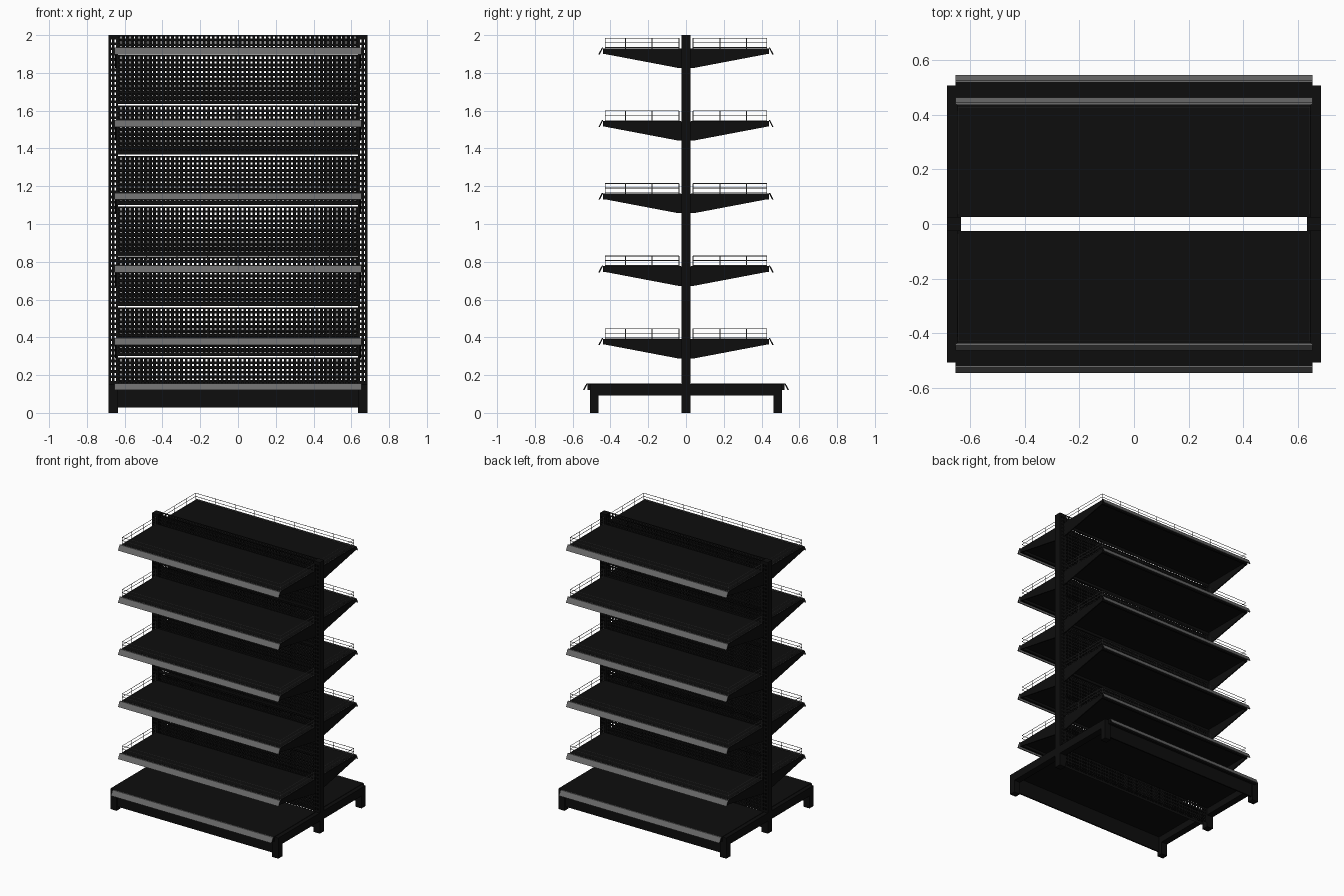
import bpy, bmesh

cube = bpy.data.objects.get("Cube")
if cube:
    bpy.data.objects.remove(cube)


def material(name, value):
    m = bpy.data.materials.new(name)
    m.use_nodes = True
    colour = (value, value, value, 1)
    m.diffuse_color = colour
    m.node_tree.nodes["Principled BSDF"].inputs["Base Color"].default_value = colour
    return m


BLACK = material("black_paint", 0.004)
GREY = material("grey_strip", 0.15)
STEEL = material("steel_wire", 0.18)


def finish(name, bm, *mats):
    bmesh.ops.recalc_face_normals(bm, faces=bm.faces)
    me = bpy.data.meshes.new(name)
    bm.to_mesh(me)
    bm.free()
    for m in mats:
        me.materials.append(m)
    ob = bpy.data.objects.new(name, me)
    bpy.context.collection.objects.link(ob)
    return ob


def prism(bm, profile, x0, x1, side=1):
    """Extrude a (y, z) profile along x."""
    a, b = ([bm.verts.new((x, y * side, z)) for y, z in profile] for x in (x0, x1))
    bm.faces.new(a)
    bm.faces.new(b)
    n = len(a)
    for i in range(n):
        j = (i + 1) % n
        bm.faces.new((a[i], a[j], b[j], b[i]))


def box(bm, x0, x1, y0, y1, z0, z1, side=1):
    prism(bm, [(y0, z0), (y1, z0), (y1, z1), (y0, z1)], x0, x1, side)


def slots(lo, hi, start, pitch, hole):
    """Cut lines from lo to hi; odd intervals are holes."""
    lines = [lo]
    p = start
    while p + hole < hi - 0.002:
        lines += [p, p + hole]
        p += pitch
    return lines + [hi]


def perforate(bm, xs, zs, y):
    """Sheet with a rectangular hole wherever odd intervals cross."""
    v = [[bm.verts.new((x, y, z)) for x in xs] for z in zs]
    for j in range(len(zs) - 1):
        for i in range(len(xs) - 1):
            if not (i % 2 and j % 2):
                bm.faces.new((v[j][i], v[j][i + 1], v[j + 1][i + 1], v[j + 1][i]))


# Slotted hollow uprights, capped at both ends
for label, c in (("left", 0.66), ("right", -0.66)):
    bm = bmesh.new()
    x0, x1 = c - 0.025, c + 0.025
    for y in (-0.025, 0.025):
        perforate(bm, slots(x0, x1, x0 + 0.012, 0.019, 0.007),
                  slots(0, 2, 0.17, 0.028, 0.014), y)
    for x in (x0, x1 - 0.002):
        box(bm, x, x + 0.002, -0.025, 0.025, 0, 2)
    for z in (0, 1.995):
        box(bm, x0, x1, -0.025, 0.025, z, z + 0.005)
    finish(label + "_upright", bm, BLACK)

# Perforated back panels, stacked with a narrow seam between them
PANEL = 0.267
for label, side, xp, rows in (("front", -1, 0.024, 11), ("back", 1, 0.0237, 10.5)):
    bm = bmesh.new()
    hole = 0.0125
    xs = slots(-0.635, 0.635, -26 * xp - hole / 2, xp, hole)
    pitch = PANEL / rows
    for k in range(8):
        bottom = 0.033 + k * PANEL
        top = min(bottom + PANEL - 0.008, 2)
        down = slots(-top, -bottom, -top + 0.008, pitch, hole)
        perforate(bm, xs, [-z for z in reversed(down)], 0.022 * side)
    finish(label + "_back_panel", bm, BLACK)


def price_rail(name, y, z, side):
    """Sloping label strip with dark ends."""
    bm = bmesh.new()
    prism(bm, [(y, z + 0.004), (y + 0.007, z + 0.004),
               (y + 0.026, z - 0.032), (y + 0.018, z - 0.032)], -0.655, 0.655, side)
    ob = finish(name, bm, GREY, BLACK)
    for f in ob.data.polygons:
        f.material_index = int(abs(f.normal.x) > 0.9)


def fence(name, z, side):
    """Wire guard around the two ends and the outer edge of a shelf."""
    cu = bpy.data.curves.new(name, "CURVE")
    cu.dimensions = "3D"
    cu.bevel_depth = 0.002
    cu.bevel_resolution = 0
    cu.materials.append(STEEL)

    def wire(points):
        sp = cu.splines.new("POLY")
        sp.points.add(len(points) - 1)
        for p, (x, y, h) in zip(sp.points, points):
            p.co = (x, y * side, h, 1)

    w, near, far = 0.645, 0.037, 0.428
    for h in (0.004, 0.03, 0.054):
        wire([(-w, near, z + h), (-w, far, z + h), (w, far, z + h), (w, near, z + h)])
    posts = [(s * w, y) for s in (-1, 1) for y in (near, 0.18, 0.32)]
    posts += [(-w + i * w / 4, far) for i in range(9)]
    for x, y in posts:
        wire([(x, y, z), (x, y, z + 0.054)])
    bpy.context.collection.objects.link(bpy.data.objects.new(name, cu))


for label, side in (("front", -1), ("back", 1)):
    # Five shelves: tray, tapered end brackets, label strip and wire guard
    for i in range(5):
        z = 0.392 + i * 0.3845
        tag = f"{label}_shelf_{i + 1}"
        bm = bmesh.new()
        box(bm, -0.65, 0.65, 0.026, 0.44, z - 0.01, z, side)
        box(bm, -0.65, 0.65, 0.425, 0.44, z - 0.03, z - 0.01, side)
        box(bm, -0.65, 0.65, 0.026, 0.034, z - 0.03, z - 0.01, side)
        finish(tag + "_tray", bm, BLACK)
        bm = bmesh.new()
        for x in (-0.65, 0.642):
            prism(bm, [(0.015, z - 0.002), (0.43, z - 0.002), (0.43, z - 0.03),
                       (0.04, z - 0.104), (0.015, z - 0.104)], x, x + 0.008, side)
        finish(tag + "_brackets", bm, BLACK)
        price_rail(tag + "_price_rail", 0.438, z, side)
        fence(tag + "_guard", z, side)

    # Base: deck, end arms, feet and kick plate
    bm = bmesh.new()
    box(bm, -0.655, 0.655, 0.026, 0.522, 0.143, 0.155, side)
    box(bm, -0.655, 0.655, 0.505, 0.522, 0.122, 0.143, side)
    finish(label + "_base_deck", bm, BLACK)
    bm = bmesh.new()
    for x in (-0.685, 0.635):
        box(bm, x, x + 0.05, 0.025, 0.508, 0.092, 0.152, side)
        box(bm, x, x + 0.05, 0.462, 0.508, 0, 0.092, side)
    finish(label + "_base_arms_and_feet", bm, BLACK)
    bm = bmesh.new()
    box(bm, -0.635, 0.635, 0.49, 0.5, 0.028, 0.143, side)
    finish(label + "_kick_plate", bm, BLACK)
    price_rail(label + "_base_price_rail", 0.52, 0.152, side)
